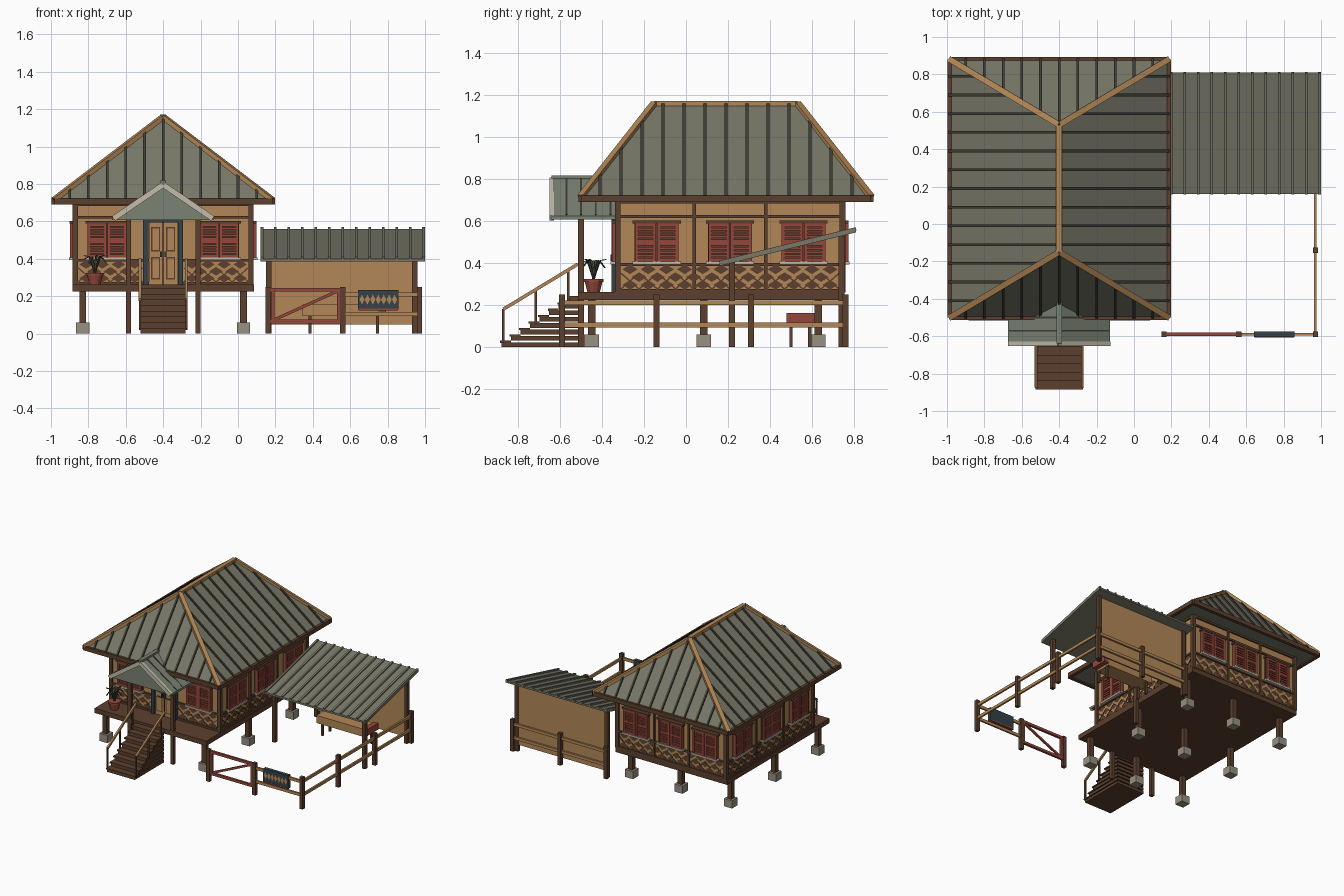
import bpy, bmesh, math
from mathutils import Matrix, Vector

cube = bpy.data.objects.get("Cube")
if cube:
    bpy.data.objects.remove(cube)


def material(name, rgb):
    lin = [((c + 0.055) / 1.055) ** 2.4 for c in rgb] + [1]
    m = bpy.data.materials.new(name)
    m.use_nodes = True
    m.diffuse_color = lin
    m.node_tree.nodes["Principled BSDF"].inputs["Base Color"].default_value = lin
    return m


roof = material("roof grey", (.47, .47, .41))
porch = material("porch grey green", (.48, .51, .45))
rib = material("rib dark grey", (.25, .24, .20))
tan = material("tan wood", (.70, .53, .34))
brown = material("dark brown wood", (.36, .25, .18))
red = material("red paint", (.58, .28, .23))
teal = material("dark teal", (.20, .26, .28))
pale = material("pale trim", (.76, .74, .67))
stone = material("stone", (.60, .57, .51))
leaf = material("leaf green", (.25, .29, .23))

parts = {}
ID = Matrix()


def part(name, mat):
    return parts.setdefault(name, (bmesh.new(), mat))[0]


def box(name, mat, x, y, z, frame=ID):
    """Box from three (low, high) ranges."""
    c = Vector([sum(r) / 2 for r in (x, y, z)])
    s = [abs(r[1] - r[0]) for r in (x, y, z)]
    bmesh.ops.create_cube(part(name, mat), size=1,
                          matrix=frame @ Matrix.Translation(c) @ Matrix.Diagonal((*s, 1)))


def beam(name, mat, a, b, w, h=None, frame=ID):
    """Rectangular bar from a to b."""
    a, b = Vector(a), Vector(b)
    d = b - a
    m = Matrix.Translation((a + b) / 2) @ d.to_track_quat('Y', 'Z').to_matrix().to_4x4()
    bmesh.ops.create_cube(part(name, mat), size=1,
                          matrix=frame @ m @ Matrix.Diagonal((w, d.length, h or w, 1)))


def solid(name, mat, points):
    """Convex solid around a few points."""
    bm = part(name, mat)
    bmesh.ops.convex_hull(bm, input=[bm.verts.new(p) for p in points])


def around(c, r):
    return (c - r, c + r)


# Floor, stilts and footings
CX, CY = -.4, .21
box("floor_platform", brown, (-.885, .085), (-.515, .755), (.225, .262))
for x in (-.83, CX, .03):
    for y in (-.45, .085, .63):
        box("stilts", brown, around(x, .018), around(y, .018), (.05, .23))
        box("footings", stone, around(x, .035), around(y, .035), (0, .06))

# House body and corner posts
HX, HY = .47, .535
box("house_walls", tan, around(CX, HX), around(CY, HY), (.26, .7))
for sx in (-1, 1):
    for sy in (-1, 1):
        box("corner_posts", brown, around(CX + sx * HX, .014), around(CY + sy * HY, .014), (.26, .7))


def window(f, u):
    for z in (.4, .595):
        box("window_frames", pale if z < .5 else brown, around(u, .115), (-.03, 0), around(z, .007), f) \
            if z > .5 else box("window_sills", pale, around(u, .115), (-.034, 0), around(z, .007), f)
    box("window_backs", brown, around(u, .105), (-.012, 0), (.4, .59), f)
    for s in (-1, 1):
        c = u + s * .053
        for e in (-.043, .043):
            box("shutter_frames", red, around(c + e, .008), (-.028, 0), (.407, .588), f)
        for z in (.415, .497, .58):
            box("shutter_frames", red, around(c, .05), (-.026, 0), around(z, .008), f)
        for k in range(8):
            z = .434 + k * .0182
            box("shutter_slats", red, around(c, .038), (-.022, -.004), around(z, .0058), f)


def lattice(f, lo, hi):
    n = round((hi - lo) / .085)
    step = (hi - lo) / n
    bm = part("lattice_diamonds", brown)
    for row, z in enumerate((.37, .333, .296)):
        for k in range(n - row % 2):
            c = lo + step * (k + .5 + .5 * (row % 2))
            q = [(c - .036, z), (c, z - .023), (c + .036, z), (c, z + .023)]
            bm.faces.new([bm.verts.new(f @ Vector((u, -.006, v))) for u, v in q])
    # Crossing strips between the diamonds
    for k in range(n):
        a = lo + step * k
        for p, q in ((a, a + step), (a + step, a)):
            beam("lattice_strips", brown, (p, -.004, .352), (q, -.004, .276), .005, .007, f)


# Each wall: turn, half length, windows, studs
walls = ((0, HX, HY, (-.3, .3), ()), (90, HY, HX, (-.35, 0, .35), (-.17, .17)),
         (180, HX, HY, (-.3, 0, .3), (-.15, .15)), (-90, HY, HX, (-.35, 0, .35), (-.17, .17)))
for turn, half, out, wins, studs in walls:
    f = Matrix.Translation((CX, CY, 0)) @ Matrix.Rotation(math.radians(turn), 4, 'Z') \
        @ Matrix.Translation((0, -out, 0))
    for z in (.27, .393, .622, .69):
        box("wall_rails", brown, (-half, half), (-.012, 0), around(z, .007), f)
    for u in studs:
        box("wall_studs", brown, around(u, .008), (-.012, 0), (.26, .7), f)
    for u in wins:
        window(f, u)
    if turn:
        lattice(f, -half + .015, half - .015)
    else:
        lattice(f, -half + .015, -.11)
        lattice(f, .11, half - .015)
        # Double front door
        for s in (-1, 1):
            box("door_frame", teal, around(s * .093, .014), (-.03, 0), (.262, .61), f)
            box("door_leaves", tan, around(s * .04, .037), (-.018, 0), (.262, .595), f)
            for lo, hi in ((.29, .41), (.44, .57)):
                box("door_panel_edges", brown, around(s * .04, .024), (-.02, 0), (lo, hi), f)
                box("door_panels", tan, around(s * .04, .018), (-.023, 0), (lo + .008, hi - .008), f)
            box("door_handles", teal, around(s * .012, .005), (-.035, 0), (.41, .44), f)
        box("door_frame", teal, (-.107, .107), (-.03, 0), (.595, .62), f)
        box("door_gap", brown, around(0, .005), (-.021, 0), (.262, .595), f)

# Hipped main roof
X0, X1, Y0, Y1, R0, R1, EZ, RZ = -.985, .185, -.5, .88, -.15, .53, .715, 1.16
corners = [(X0, Y0), (X1, Y0), (X1, Y1), (X0, Y1)]
ridge = [Vector((CX, R0, RZ)), Vector((CX, R1, RZ))]
solid("main_roof", roof, [(x, y, z) for x, y in corners for z in (.7, EZ)] + ridge)
for k, (x, y) in enumerate(corners):
    nx, ny = corners[(k + 1) % 4]
    beam("fascia_boards", brown, (x, y, .706), (nx, ny, .706), .026, .032)
    beam("hip_caps", tan, (x, y, EZ), ridge[y > 0], .032, .024)
beam("ridge_cap", tan, *ridge, .032, .024)
for k in range(1, 14):
    y = CY - .02 + (k - 7) * .1
    t = min(1, (y - Y0) / (R0 - Y0), (Y1 - y) / (Y1 - R1))
    if t > 0:
        for x in (X0, X1):
            beam("roof_ribs", rib, (x, y, EZ), (x + t * (CX - x), y, EZ + t * (RZ - EZ)), .014, .018)
for k in range(-5, 6):
    t = 1 - abs(k) * .1 / (CX - X0)
    for y, r in ((Y0, R0), (Y1, R1)):
        beam("roof_ribs", rib, (CX + k * .1, y, EZ), (CX + k * .1, y + t * (r - y), EZ + t * (RZ - EZ)), .014, .018)

# Porch gable roof on posts
AZ, BZ, PW, PF = .79, .607, .265, -.64
solid("porch_gable", porch, [(CX + u, y, z) for y in (PF + .012, -.33)
                             for u, z in ((-PW, BZ), (PW, BZ), (0, AZ))])
for s in (-1, 1):
    beam("porch_rakes", pale, (CX, PF, AZ + .006), (CX + s * PW, PF, BZ + .008), .022, .03)
    solid("porch_roof", porch, [(CX + s * u, y, z + dz) for y in (PF, -.33) for dz in (0, .018)
                                for u, z in ((0, AZ), (PW + .008, BZ))])
    for k in range(1, 5):
        y = PF + k * .07
        beam("porch_ribs", rib, (CX, y, AZ + .018), (CX + s * PW, y, BZ + .02), .009, .008)
    box("porch_posts", brown, around(CX + s * .185, .0135), around(-.5, .0135), (0, .62))
    # Stair rails
    x = CX + s * .124
    beam("stair_handrails", tan, (x, -.87, .18), (x, -.515, .395), .014, .016)
    for y, z in ((-.87, .18), (-.715, .27), (-.56, .365)):
        box("stair_balusters", brown, around(x, .006), around(y, .006), (z - .16, z))
beam("porch_ridge_cap", porch, (CX, PF, AZ + .02), (CX, -.38, AZ + .02), .03, .016)

# Stairs
for k in range(8):
    y, z = -.88 + k * .0455, .03 + k * .0305
    box("stair_steps", brown, around(CX, .12), (y, -.515), (max(0, z - .0305), z - .008))
    box("stair_treads", brown, around(CX, .127), (y - .006, y + .046), (z - .01, z))

# Potted plant
P = Vector((-.765, -.44, .262))
bmesh.ops.create_cone(part("plant_pot", red), cap_ends=True, segments=12, radius1=.03, radius2=.042,
                      depth=.05, matrix=Matrix.Translation(P + Vector((0, 0, .025))))
bmesh.ops.create_cone(part("plant_pot", red), cap_ends=True, segments=12, radius1=.047, radius2=.047,
                      depth=.014, matrix=Matrix.Translation(P + Vector((0, 0, .055))))
for k in range(9):
    a = k * math.tau / 9
    d = Vector((math.cos(a), math.sin(a), 0))
    mid, tip = P + d * .032 + Vector((0, 0, .15)), P + d * .062 + Vector((0, 0, .115 + .02 * (k % 3)))
    beam("plant_leaves", leaf, P + Vector((0, 0, .06)), mid, .011, .005)
    beam("plant_leaves", leaf, mid, tip, .009, .004)

# Lean-to shelter
LO, HI = Vector((.12, .16, .39)), Vector((1, .81, .55))
solid("shelter_roof", roof, [(x, p.y, p.z + dz) for x in (LO.x, HI.x) for p in (LO, HI) for dz in (-.004, .01)])
for k in range(13):
    x = LO.x + .008 + k * .072
    beam("shelter_roof_ribs", roof, (x, LO.y, LO.z + .013), (x, HI.y, HI.z + .013), .014, .016)
for x in (.165, .945):
    box("shelter_posts", brown, around(x, .014), around(.22, .014), (0, .405))
    box("shelter_posts", brown, around(x, .014), around(.74, .014), (0, .53))
box("shelter_back_wall", tan, (.165, .945), (.733, .745), (.05, .525))

# Bench under the shelter
box("bench_top", tan, (.345, .75), (.48, .61), (.095, .155))
box("bench_end", red, (.75, .79), (.478, .612), (.113, .163))
for x in (.385, .745):
    for y in (.5, .59):
        box("bench_legs", brown, around(x, .008), around(y, .008), (0, .1))

# Fence
F0, F1, FX0, FX1 = -.59, .76, .16, .97
spots = [(x, y) for x in (FX0, .56, FX1) for y in (F0, F1)] + [(FX1, -.14), (FX1, .31)]
for x, y in spots:
    box("fence_posts", brown, around(x, .014), around(y, .014), (0, .25))
for z in (.105, .21):
    box("fence_rails", tan, (.56, FX1), around(F0, .007), around(z, .011))
    box("fence_rails", tan, (FX0, FX1), around(F1, .007), around(z, .011))
    box("fence_rails", tan, around(FX1, .007), (F0, F1), around(z, .011))

# Gate
for z in (.065, .235):
    box("gate_frame", red, (.175, .55), around(F0, .009), around(z, .01))
for x in (.185, .538):
    box("gate_frame", red, around(x, .009), around(F0, .009), (.056, .245))
beam("gate_brace", red, (.185, F0, .07), (.538, F0, .23), .012, .016)

# Fence panel with a diamond band
box("fence_panel", teal, (.642, .858), around(F0, .014), (.13, .232))
box("panel_strip", red, (.645, .855), around(F0, .016), (.124, .134))
bm = part("panel_diamonds", tan)
for k in range(7):
    c, z, y = .663 + k * .029, .182, F0 - .0155
    bm.faces.new([bm.verts.new(p) for p in ((c - .014, y, z), (c, y, z - .027), (c + .014, y, z), (c, y, z + .027))])

# Turn the collected parts into objects
for name, (bm, mat) in parts.items():
    mesh = bpy.data.meshes.new(name)
    bm.to_mesh(mesh)
    bm.free()
    mesh.materials.append(mat)
    bpy.context.collection.objects.link(bpy.data.objects.new(name, mesh))
